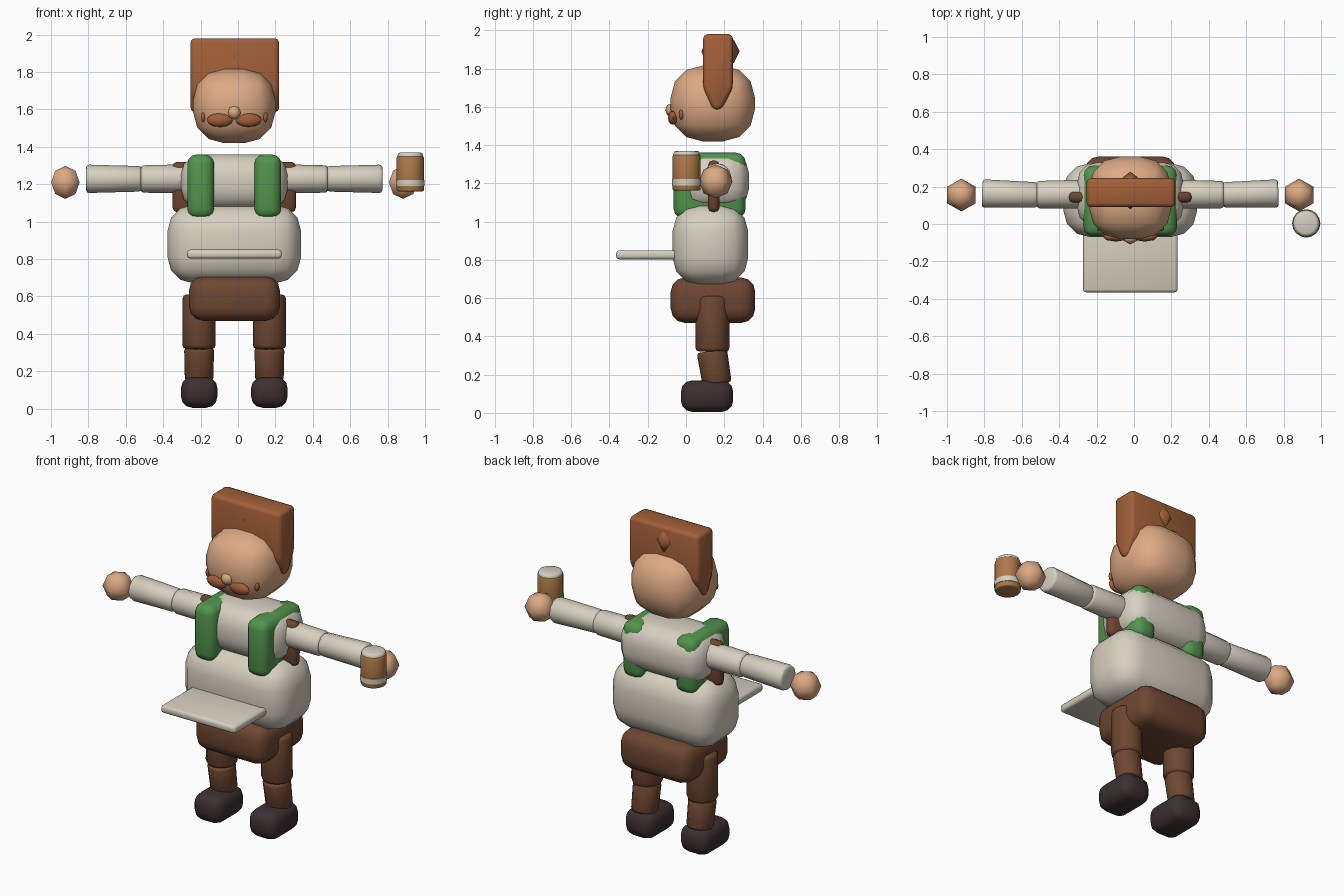
import bpy, bmesh, math
from mathutils import Vector, Matrix

if "Cube" in bpy.data.objects:
    bpy.data.objects.remove(bpy.data.objects["Cube"])

CX = -0.02  # body centre line


def mat(name, rgb):
    m = bpy.data.materials.new(name)
    m.diffuse_color = (*rgb, 1)
    m.use_nodes = True
    m.node_tree.nodes["Principled BSDF"].inputs["Base Color"].default_value = m.diffuse_color
    return m


SKIN = mat("skin", (0.72, 0.40, 0.23))
HAIR = mat("ginger hair", (0.36, 0.115, 0.04))
CREAM = mat("cream cloth", (0.68, 0.63, 0.53))
GREEN = mat("green braces", (0.085, 0.30, 0.075))
BROWN = mat("brown leather", (0.155, 0.062, 0.031))
SHOE = mat("dark shoe", (0.045, 0.028, 0.031))
WOOD = mat("mug wood", (0.42, 0.19, 0.066))


def finish(bm, name, material, angle=65):
    bmesh.ops.recalc_face_normals(bm, faces=bm.faces)
    me = bpy.data.meshes.new(name)
    bm.to_mesh(me)
    bm.free()
    me.materials.append(material)
    ob = bpy.data.objects.new(name, me)
    bpy.context.collection.objects.link(ob)
    bpy.ops.object.select_all(action='DESELECT')
    ob.select_set(True)
    bpy.context.view_layer.objects.active = ob
    bpy.ops.object.shade_smooth_by_angle(angle=math.radians(angle))
    return ob


def bevel(bm, edges, width, segs):
    bmesh.ops.bevel(bm, geom=edges, offset=width, segments=segs, profile=0.5,
                    affect='EDGES', clamp_overlap=True)


def rbox(name, lo, hi, width, material, segs=3):
    """Rounded box between two corners."""
    lo, hi = Vector(lo), Vector(hi)
    bm = bmesh.new()
    bmesh.ops.create_cube(bm, size=1)
    bmesh.ops.scale(bm, vec=hi - lo, verts=bm.verts)
    bevel(bm, bm.edges[:], width, segs)
    bmesh.ops.translate(bm, vec=(lo + hi) / 2, verts=bm.verts)
    return finish(bm, name, material)


def rod(name, a, b, r1, r2, width, material, sides=12, segs=2):
    """Cylinder from a to b with rounded rims."""
    a, b = Vector(a), Vector(b)
    bm = bmesh.new()
    bmesh.ops.create_cone(bm, cap_ends=True, segments=sides, radius1=r1,
                          radius2=r2, depth=(b - a).length)
    if width:
        rims = [e for e in bm.edges if any(len(f.verts) > 4 for f in e.link_faces)]
        bevel(bm, rims, width, segs)
    rot = (b - a).to_track_quat('Z', 'Y').to_matrix().to_4x4()
    bm.transform(Matrix.Translation((a + b) / 2) @ rot)
    return finish(bm, name, material)


def ball(name, centre, radii, material, sides=6, rings=4):
    bm = bmesh.new()
    bmesh.ops.create_uvsphere(bm, u_segments=sides, v_segments=rings, radius=1)
    bm.transform(Matrix.Translation(centre) @ Matrix.Diagonal((*radii, 1)))
    return finish(bm, name, material, 80)


# Head and torso
rbox("head", (-0.24, -0.08, 1.42), (0.20, 0.36, 1.815), 0.165, SKIN)
rbox("chest", (-0.305, -0.02, 1.065), (0.265, 0.33, 1.36), 0.11, CREAM)
rbox("belly", (-0.377, -0.07, 0.67), (0.337, 0.325, 1.09), 0.14, CREAM)
rbox("hips", (-0.262, -0.08, 0.47), (0.224, 0.362, 0.708), 0.075, BROWN)
rbox("tray", (-0.272, -0.365, 0.803), (0.233, 0.10, 0.85), 0.015, CREAM, 2)
rbox("shoulder_strap", (-0.35, 0.115, 1.05), (0.31, 0.175, 1.32), 0.025, BROWN, 2)

# Hair crest: side profile widened across the head
profile = [(0.09, 1.98), (0.245, 1.98), (0.245, 1.70),
           (0.185, 1.585), (0.14, 1.585), (0.09, 1.70)]
bm = bmesh.new()
base = bm.faces.new([bm.verts.new((-0.253, y, z)) for y, z in profile])
ext = bmesh.ops.extrude_face_region(bm, geom=[base])
bmesh.ops.translate(bm, vec=(0.473, 0, 0),
                    verts=[v for v in ext["geom"] if isinstance(v, bmesh.types.BMVert)])
if base.is_valid and all(len(e.link_faces) > 2 for e in base.edges):
    bm.faces.remove(base)
bmesh.ops.recalc_face_normals(bm, faces=bm.faces)
bevel(bm, bm.edges[:], 0.035, 2)
finish(bm, "hair_crest", HAIR)
ball("hair_bun", (CX, 0.18, 1.89), (0.075, 0.10, 0.085), HAIR)

# Face
ball("nose", (CX, -0.072, 1.583), (0.04, 0.037, 0.037), SKIN)

# Mirrored parts
for side, s in (("left", 1), ("right", -1)):
    def X(d):
        return CX + s * d

    def pair_box(name, d0, d1, y0, y1, z0, z1, width, material):
        x0, x1 = sorted((X(d0), X(d1)))
        rbox(side + "_" + name, (x0, y0, z0), (x1, y1, z1), width, material)

    ball(side + "_moustache", (X(0.077), -0.068, 1.543), (0.07, 0.026, 0.037), HAIR, 8, 6)
    ball(side + "_moustache_tip", (X(0.167), -0.025, 1.56), (0.014, 0.013, 0.028), HAIR)
    pair_box("brace", 0.108, 0.25, -0.065, 0.312, 1.018, 1.36, 0.05, GREEN)
    # Arms and hands
    rod(side + "_upper_arm", (X(0.20), 0.16, 1.23), (X(0.50), 0.157, 1.228),
        0.078, 0.073, 0.015, CREAM)
    rod(side + "_forearm", (X(0.495), 0.155, 1.229), (X(0.792), 0.163, 1.229),
        0.068, 0.076, 0.015, CREAM)
    ball(side + "_hand", (X(0.903), 0.155, 1.21), (0.088, 0.088, 0.088), SKIN)
    # Legs and shoes
    rod(side + "_thigh", (X(0.188), 0.138, 0.61), (X(0.188), 0.138, 0.32),
        0.088, 0.089, 0.02, BROWN)
    rod(side + "_shin", (X(0.188), 0.135, 0.325), (X(0.188), 0.163, 0.15),
        0.08, 0.076, 0.015, BROWN)
    pair_box("shoe", 0.09, 0.285, -0.027, 0.247, 0.005, 0.17, 0.06, SHOE)

# Mug with band and foam
mx, my = 0.921, 0.003
rod("mug", (mx, my, 1.162), (mx, my, 1.35), 0.073, 0.073, 0.008, WOOD, 16)
rod("mug_band", (mx, my, 1.19), (mx, my, 1.222), 0.076, 0.076, 0, CREAM, 16)
rod("mug_foam", (mx, my, 1.33), (mx, my, 1.37), 0.069, 0.069, 0.015, CREAM, 16)
